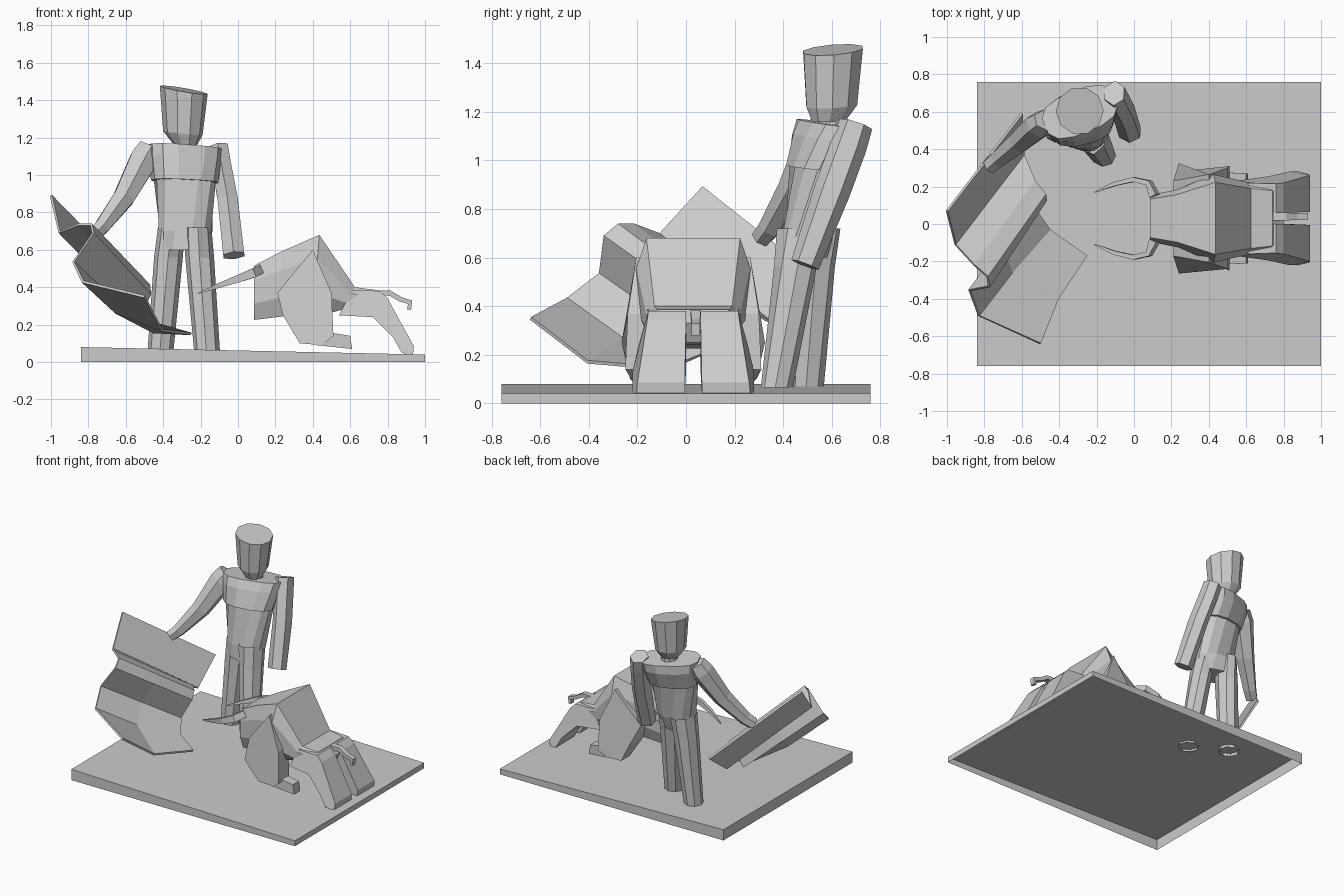
import bpy, bmesh, math
from mathutils import Vector

BULL_Y = 0.03


def make(name, verts, faces):
    bm = bmesh.new()
    vs = [bm.verts.new(v) for v in verts]
    for f in faces:
        bm.faces.new([vs[i] for i in f])
    bmesh.ops.recalc_face_normals(bm, faces=bm.faces)
    me = bpy.data.meshes.new(name)
    bm.to_mesh(me)
    bm.free()
    ob = bpy.data.objects.new(name, me)
    bpy.context.collection.objects.link(ob)
    return ob


def loft(name, rings, caps=(True, True)):
    n = len(rings[0])
    verts = [p for r in rings for p in r]
    faces = [(k*n + i, k*n + (i+1) % n, (k+1)*n + (i+1) % n, (k+1)*n + i)
             for k in range(len(rings) - 1) for i in range(n)]
    if caps[0]:
        faces.append(tuple(range(n)))
    if caps[1]:
        faces.append(tuple(range(len(verts) - n, len(verts))))
    return make(name, verts, faces)


def ring(c, rx, ry, ang=0, sx=0, sy=0, n=10, power=1.0):
    # roughly horizontal ring, turned by ang degrees and tilted by slopes sx, sy
    out, a = [], math.radians(ang)
    for i in range(n):
        t = 2 * math.pi * (i + 0.5) / n
        u, v = math.cos(t), math.sin(t)
        u = math.copysign(abs(u)**power, u) * rx
        v = math.copysign(abs(v)**power, v) * ry
        dx, dy = u*math.cos(a) - v*math.sin(a), u*math.sin(a) + v*math.cos(a)
        out.append((c[0]+dx, c[1]+dy, c[2] + sx*dx + sy*dy))
    return out


def tube(name, path, radii, n=6, ref=(0, 1, 0)):
    # limb along a path; radii are (side, depth) pairs
    pts, rings = [Vector(p) for p in path], []
    for k, p in enumerate(pts):
        t = (pts[min(k+1, len(pts)-1)] - pts[max(k-1, 0)]).normalized()
        s = t.cross(Vector(ref)).normalized()
        d = s.cross(t)
        a, b = radii[k]
        rings.append([p + s*a*math.cos(2*math.pi*(i+.5)/n) + d*b*math.sin(2*math.pi*(i+.5)/n)
                      for i in range(n)])
    return loft(name, rings)


def plate(name, side, pts):
    # xz outline with its own inner and outer y offset per point
    return loft(name, [[(p[0], BULL_Y + side*p[j], p[1]) for p in pts] for j in (2, 3)])


# Base: sloping top, open underneath
x0, x1, yb = -0.84, 1.0, 0.76
loft("base", [[(x0, -yb, 0), (x1, -yb, 0), (x1, yb, 0), (x0, yb, 0)],
              [(x0, -yb, .08), (x1, -yb, .04), (x1, yb, .04), (x0, yb, .08)]], (False, True))

# Man: head, neck, jacket, torso
loft("head", [ring((-.285, .59, 1.165), .065, .075, 20, -.1, .05),
              ring((-.295, .60, 1.225), .105, .11, 20, -.1, .05),
              ring((-.29, .605, 1.455), .128, .128, 20, -.17, .08)])
loft("neck", [ring((-.285, .60, 1.10), .06, .06), ring((-.285, .60, 1.19), .06, .06)])
loft("jacket", [ring((-.285, .545, .965), .18, .125, 14, -.03, -.1, 12, .8),
                ring((-.29, .585, 1.09), .20, .13, 20, -.03, -.12, 12, .75),
                ring((-.29, .60, 1.15), .205, .115, 22, -.03, -.12, 12, .7)])
loft("torso", [ring((-.285, .485, .60), .13, .09, -18, 0, 0, 12, .85),
               ring((-.28, .505, .70), .145, .105, -6, 0, 0, 12, .85),
               ring((-.285, .55, 1.0), .17, .115, 14, 0, -.1, 12, .85)])

# Man: legs and arms
for nm, hip, knee, foot in (
        ("left_leg", (-.355, .535, .72), (-.372, .525, .56), (-.415, .50, .05)),
        ("right_leg", (-.215, .475, .72), (-.205, .45, .56), (-.165, .372, .05))):
    loft(nm, [ring(hip, .07, .105, -15, n=8), ring(knee, .075, .09, -20, n=8),
              ring(foot, .07, .065, -27, n=8)], (False, False))
tube("left_arm", [(-.47, .555, 1.14), (-.505, .53, 1.08), (-.61, .44, .88), (-.73, .345, .72), (-.775, .31, .68)],
     [(.075, .06), (.085, .075), (.065, .065), (.045, .05), (.04, .045)])
tube("right_arm", [(-.105, .70, 1.15), (-.09, .67, 1.06), (-.055, .60, .87), (-.022, .49, .57)],
     [(.06, .07), (.06, .075), (.062, .075), (.065, .06)])

# Cape: folded sheet between a near edge and a far edge
near = [(-1.0, .07, .89), (-.955, -.11, .695), (-.855, -.22, .735), (-.785, -.28, .735),
        (-.775, -.335, .69), (-.88, -.355, .535), (-.83, -.49, .43), (-.50, -.64, .35)]
far = [(-.60, .59, .48), (-.59, .37, .32), (-.53, .23, .40), (-.475, .16, .41),
       (-.47, .13, .36), (-.54, .10, .215), (-.45, -.03, .16), (-.25, -.17, .15)]
sag = [0, 0, 0, 0, 0, 0, .03, .08]
cv = []
for a, b, s in zip(near, far, sag):
    a, b = Vector(a), Vector(b)
    cv += [a, (a + b)/2 - Vector((s*.4, 0, s)), b]
cape = make("cape", cv, [(3*r+c, 3*r+c+1, 3*r+c+4, 3*r+c+3) for r in range(7) for c in range(2)])
sol = cape.modifiers.new("thickness", "SOLIDIFY")
sol.thickness, sol.offset = .014, 0


# Bull: body lofted from head to rump
def section(xt, zt, xb, zb, w):
    half = [(.82, 1), (1, .72), (1, .3), (.75, 0)]
    pts = [(w*a, h) for a, h in half] + [(-w*a, h) for a, h in reversed(half)]
    return [(xb + (xt-xb)*h, BULL_Y + y, zb + (zt-zb)*h) for y, h in pts]


loft("bull_body", [section(*s) for s in (
    (.085, .515, .085, .225, .125), (.23, .59, .25, .245, .155), (.435, .68, .40, .24, .235),
    (.625, .40, .56, .28, .195), (.74, .385, .70, .26, .18), (.80, .33, .76, .25, .15))])

for side, tag in ((-1, "left"), (1, "right")):
    # Folded foreleg with shoulder, and hoof
    plate(tag + "_foreleg", side, [
        (.21, .37, .13, .20), (.40, .60, .15, .235), (.50, .37, .15, .27), (.51, .14, .16, .28),
        (.45, .09, .16, .25), (.33, .10, .16, .26), (.24, .25, .13, .295)])
    plate(tag + "_fore_hoof", side, [
        (.42, .17, .17, .25), (.60, .14, .17, .24), (.61, .07, .17, .24), (.42, .09, .17, .25)])
    # Stretched hind leg
    plate(tag + "_hind_leg", side, [
        (.61, .385, .03, .19), (.76, .38, .03, .185), (.80, .34, .03, .19), (.94, .085, .035, .23),
        (.935, .035, .035, .235), (.875, .05, .035, .25), (.83, .13, .03, .25),
        (.72, .24, .03, .225), (.54, .25, .03, .20)])
    # Horn
    tube(tag + "_horn", [(.11, BULL_Y+side*.12, .49), (.08, BULL_Y+side*.19, .475),
                         (0, BULL_Y+side*.208, .445), (-.10, BULL_Y+side*.185, .41),
                         (-.21, BULL_Y+side*.14, .368)],
         [(.035, .03), (.035, .02), (.028, .018), (.018, .015), (.004, .004)], n=4)

# Bull: tail
tube("tail", [(.73, BULL_Y+.01, .365), (.81, BULL_Y+.01, .37), (.87, BULL_Y+.01, .335),
              (.92, BULL_Y+.01, .32), (.915, BULL_Y+.01, .28)],
     [(.025, .03), (.02, .03), (.018, .025), (.02, .025), (.015, .025)], n=4)
